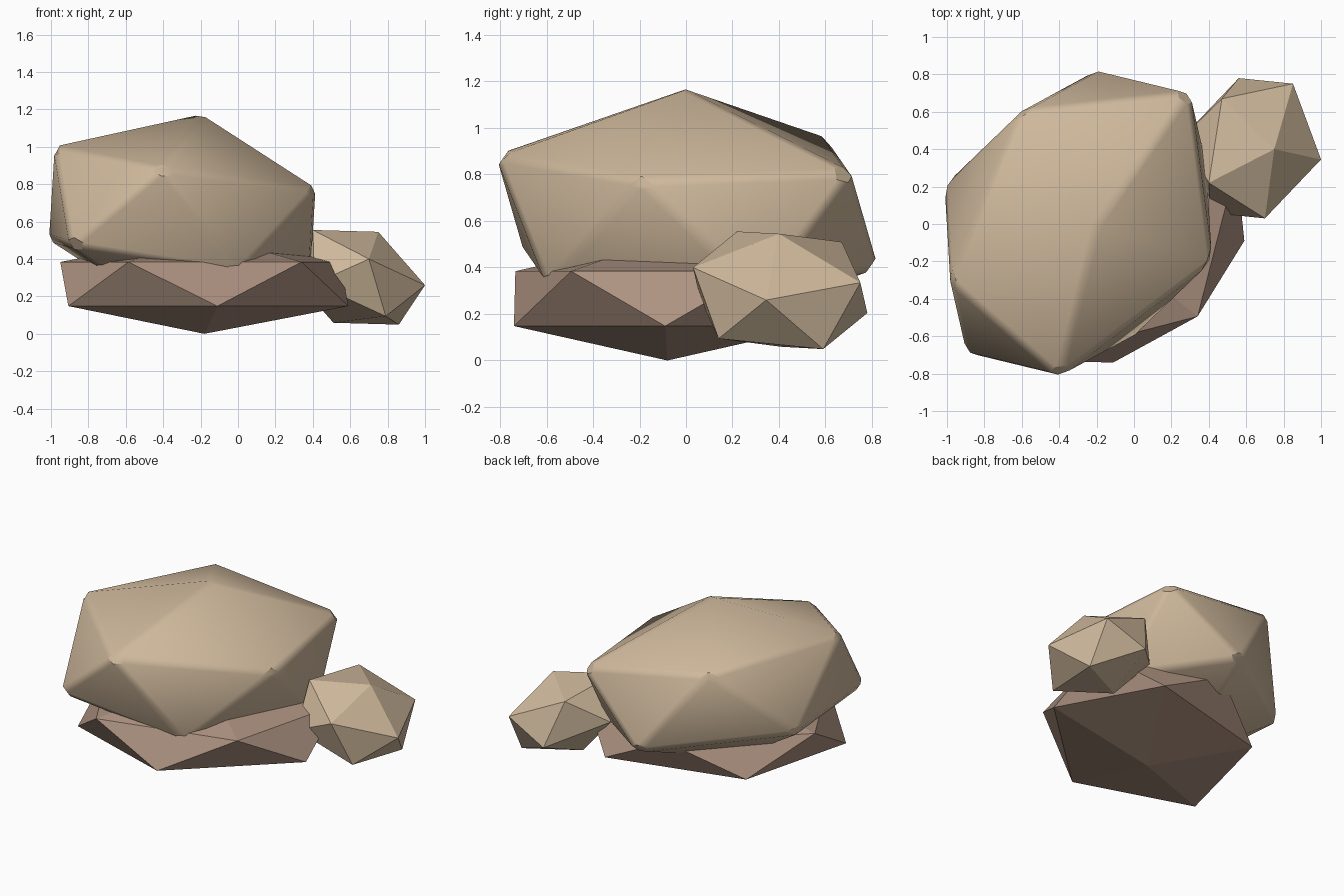
import bpy
import bmesh
import math
from mathutils import Vector

cube = bpy.data.objects.get("Cube")
if cube:
    bpy.data.objects.remove(cube, do_unlink=True)


def material(name, rgb):
    mat = bpy.data.materials.new(name)
    mat.use_nodes = True
    color = (*rgb, 1.0)
    mat.diffuse_color = color
    bsdf = mat.node_tree.nodes["Principled BSDF"]
    bsdf.inputs["Base Color"].default_value = color
    bsdf.inputs["Roughness"].default_value = 0.9
    return mat


def rock(name, centre, corners, mat):
    """Skewed icosahedron: six corners plus their opposites through the centre."""
    centre = Vector(centre)
    bm = bmesh.new()
    for corner in corners:
        bm.verts.new(corner)
        bm.verts.new(2 * centre - Vector(corner))
    bmesh.ops.convex_hull(bm, input=bm.verts[:])
    bmesh.ops.recalc_face_normals(bm, faces=bm.faces[:])
    mesh = bpy.data.meshes.new(name)
    bm.to_mesh(mesh)
    bm.free()
    mesh.materials.append(mat)
    obj = bpy.data.objects.new(name, mesh)
    bpy.context.collection.objects.link(obj)
    return obj


tan = material("sandy tan stone", (0.62, 0.48, 0.33))
brown = material("reddish brown stone", (0.42, 0.29, 0.22))

# Flat slab underneath: bottom tip and lower ring
rock("base_rock", (-0.18, -0.08, 0.266), [
    (-0.18, -0.08, 0.0),
    (-0.11, -0.74, 0.148), (0.59, -0.09, 0.148), (0.226, 0.574, 0.148),
    (-0.70, 0.334, 0.148), (-0.907, -0.478, 0.148)], brown)

# Small stone at the side
rock("small_rock", (0.63, 0.405, 0.302), [
    (0.70, 0.03, 0.40), (0.75, 0.40, 0.545), (1.0, 0.345, 0.26),
    (0.40, 0.22, 0.555), (0.47, 0.67, 0.51), (0.85, 0.75, 0.335)], tan)

# Large boulder on top: peak and upper ring, with worn lower edges
boulder = rock("large_boulder", (-0.298, 0.005, 0.64), [
    (-0.20, -0.01, 1.175),
    (-0.985, -0.31, 1.0), (-0.40, -0.82, 0.885), (0.42, -0.20, 0.775),
    (0.30, 0.71, 0.81), (-0.60, 0.61, 0.955)], tan)
bevel = boulder.modifiers.new("worn_edges", 'BEVEL')
bevel.limit_method = 'ANGLE'
bevel.angle_limit = math.radians(30)
bevel.width = 0.03
bevel.segments = 1

bpy.ops.object.select_all(action='DESELECT')
boulder.select_set(True)
bpy.context.view_layer.objects.active = boulder
bpy.ops.object.modifier_apply(modifier=bevel.name)
bpy.ops.object.shade_smooth_by_angle(angle=math.radians(30))
